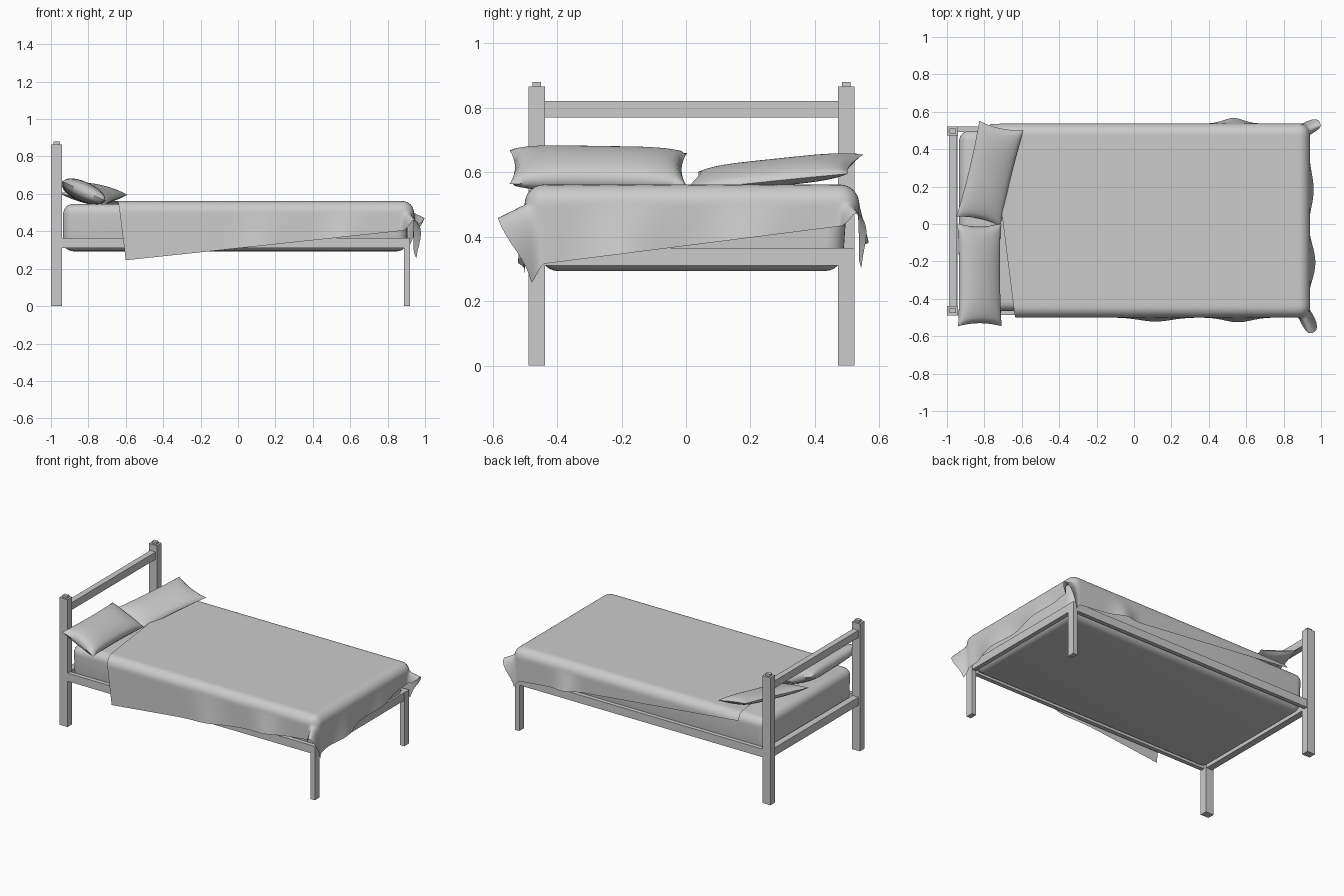
import bpy, bmesh, math
from mathutils import Vector, Matrix

if "Cube" in bpy.data.objects:
    bpy.data.objects.remove(bpy.data.objects["Cube"])


def finish(name, bm, smooth=None):
    me = bpy.data.meshes.new(name)
    bm.to_mesh(me)
    bm.free()
    ob = bpy.data.objects.new(name, me)
    bpy.context.collection.objects.link(ob)
    if smooth:
        bpy.ops.object.select_all(action='DESELECT')
        bpy.context.view_layer.objects.active = ob
        ob.select_set(True)
        bpy.ops.object.shade_smooth_by_angle(angle=math.radians(smooth))
    return ob


def box(name, lo, hi):
    lo, hi = Vector(lo), Vector(hi)
    bm = bmesh.new()
    bmesh.ops.create_cube(bm, size=1, matrix=Matrix.Translation((lo + hi) / 2)
                          @ Matrix.Diagonal((*(hi - lo), 1)))
    return finish(name, bm)


# Frame: posts with caps, legs and side rails on both sides
YC = 0.017
for side, s in (("front", -1), ("back", 1)):
    def span(a, b):
        return sorted((YC + s * a, YC + s * b))
    y0, y1 = span(0.455, 0.505)
    box(side + "_head_post", (-1, y0, 0), (-0.94, y1, 0.865))
    box(side + "_post_cap", (-0.987, y0 + 0.012, 0.865), (-0.953, y1 - 0.012, 0.88))
    box(side + "_foot_leg", (0.888, y0, 0), (0.92, y1, 0.365))
    y0, y1 = span(0.475, 0.503)
    box(side + "_side_rail", (-0.94, y0, 0.31), (0.888, y1, 0.365))

# Cross rails
ya, yb = YC - 0.455, YC + 0.455
box("headboard_top_rail", (-0.99, ya, 0.77), (-0.95, yb, 0.82))
box("headboard_low_rail", (-0.99, ya, 0.31), (-0.945, yb, 0.365))
box("foot_rail", (0.89, ya, 0.31), (0.918, yb, 0.365))

# Mattress: rounded box, slightly narrower where it sits in the frame
mattress = box("mattress", (-0.935, YC - 0.485, 0.293), (0.905, YC + 0.485, 0.547))
for v in mattress.data.vertices:
    if v.co.z < 0.4:
        v.co.y = YC + (v.co.y - YC) * 0.965
bev = mattress.modifiers.new("round", 'BEVEL')
bev.width, bev.segments = 0.055, 6
for p in mattress.data.polygons:
    p.use_smooth = True

# Blanket: a slightly turned rectangle draped over the mattress
R, TOP = 0.06, 0.561
X1, YF, YB = 0.94 - R, -0.50 + R, 0.537 - R


def drape(X, Y):
    dx = max(0, X - X1)
    dy = Y - YB if Y > YB else (Y - YF if Y < YF else 0)
    bx, by = min(X, X1), min(max(Y, YF), YB)
    d = math.hypot(dx, dy)
    if d == 0:
        return (X, Y, TOP)
    arc = R * math.pi / 2
    if d < arc:
        out, drop, L = R * math.sin(d / R), R * (1 - math.cos(d / R)), 0
    else:
        out, drop, L = R, R, d - arc
    # flared corner folds
    f = 0
    if dx > 0 and dy != 0:
        a = math.degrees(math.atan2(abs(dy), dx))
        peak = 66 if dy < 0 else 24
        f = math.radians(66) * math.exp(-((a - peak) / 24) ** 2)
        f *= min(1, a / 20) * min(1, (90 - a) / 20)
    out += L * math.sin(f)
    drop += L * math.cos(f)
    # loose waves in the hems
    if dx == 0 and dy > 0:
        out += 0.25 * L * math.exp(-((X - 0.53) / 0.075) ** 2)
    elif dx == 0:
        out += 0.12 * L * (math.exp(-((X - 0.12) / 0.12) ** 2)
                           + 1.6 * math.exp(-((X - 0.56) / 0.1) ** 2))
    elif dy == 0:
        edge = min(1, (Y - YF) / 0.1, (YB - Y) / 0.1)
        out += L * edge * (0.08 + 0.11 * math.sin(Y * 16 - 1.5))
    return (bx + out * dx / d, by + out * dy / d, TOP - drop)


fh, ff = Vector((-0.60, -0.79)), Vector((1.18, -0.60))
bf, bh = Vector((1.01, 0.74)), Vector((-0.77, 0.555))
NU, NV = 130, 110
bm = bmesh.new()
grid = []
for i in range(NU + 1):
    u = i / NU
    a, b = fh.lerp(ff, u), bh.lerp(bf, u)
    grid.append([bm.verts.new(drape(*a.lerp(b, j / NV))) for j in range(NV + 1)])
for i in range(NU):
    for j in range(NV):
        bm.faces.new((grid[i][j], grid[i + 1][j], grid[i + 1][j + 1], grid[i][j + 1]))
finish("blanket", bm, 80)


# Pillows: pinched cushions, tilted against the headboard
def pillow(name, size, loc, tilt, roll, turn, power):
    bm = bmesh.new()
    bmesh.ops.create_grid(bm, x_segments=24, y_segments=36, size=1)
    bottom = bmesh.ops.duplicate(bm, geom=bm.faces[:])["geom"]
    low = {v for v in bottom if isinstance(v, bmesh.types.BMVert)}
    bmesh.ops.reverse_faces(bm, faces=[f for f in bottom if isinstance(f, bmesh.types.BMFace)])
    for v in bm.verts:
        u, w = v.co.x, v.co.y
        h = (max(0, 1 - u * u) * max(0, 1 - w ** 4)) ** power
        v.co = (u * (1 - 0.07 * (1 - w * w)) * size[0] / 2,
                w * (1 - 0.06 * (1 - u * u)) * size[1] / 2,
                (-h if v in low else h) * size[2] / 2)
    bmesh.ops.remove_doubles(bm, verts=bm.verts, dist=1e-5)
    rot = (Matrix.Rotation(math.radians(turn), 4, 'Z')
           @ Matrix.Rotation(math.radians(tilt), 4, 'Y')
           @ Matrix.Rotation(math.radians(roll), 4, 'X'))
    bm.transform(Matrix.Translation(loc) @ rot)
    return finish(name, bm, 60)


pillow("front_pillow", (0.255, 0.55, 0.105), (-0.826, -0.272, 0.611), 24, -1, 0, 0.42)
pillow("back_pillow", (0.25, 0.53, 0.07), (-0.77, 0.27, 0.598), 14, 6, -12, 0.5)
